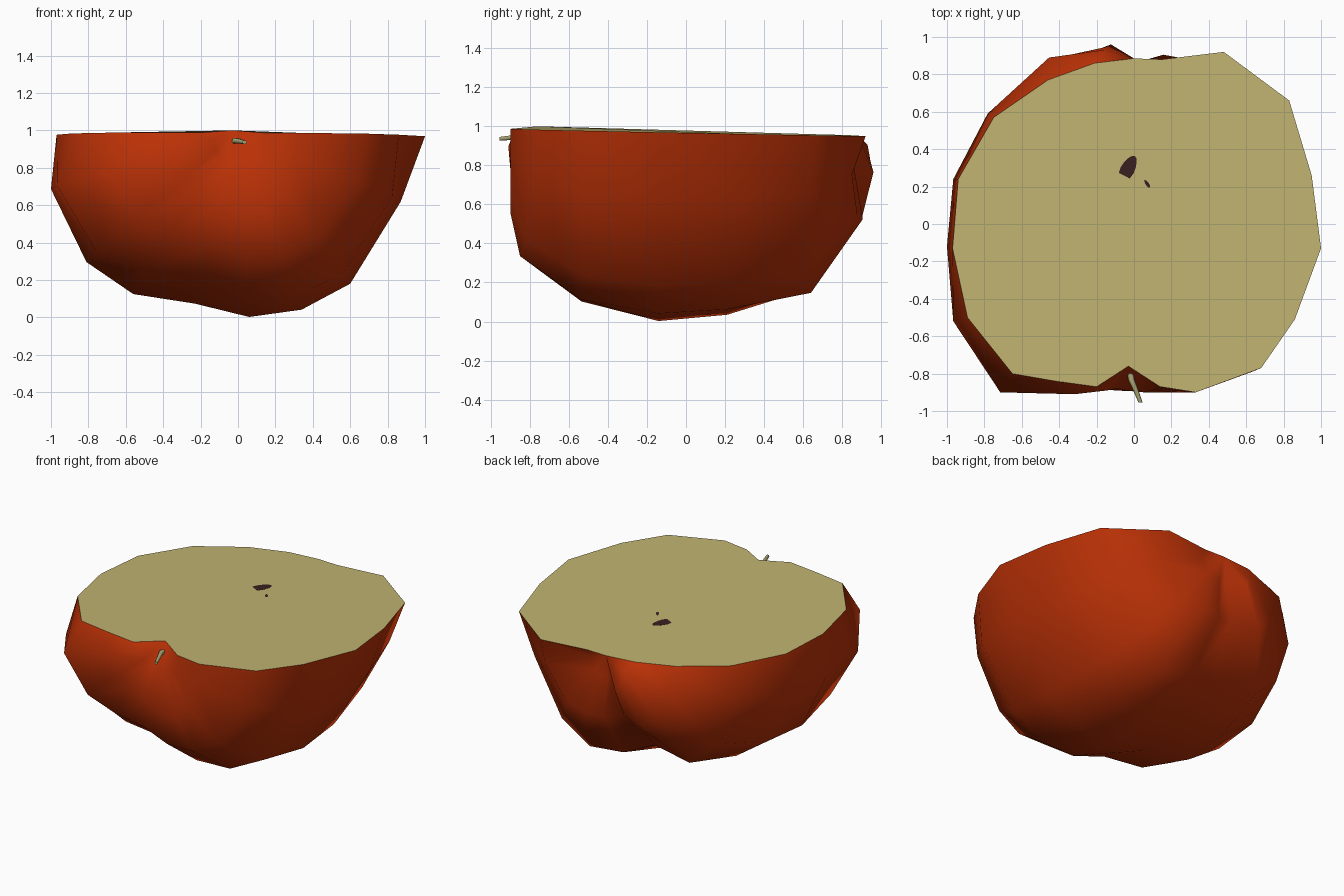
import bpy, bmesh, math
from mathutils import Vector

if "Cube" in bpy.data.objects:
    bpy.data.objects.remove(bpy.data.objects["Cube"])


def material(name, rgb):
    m = bpy.data.materials.new(name)
    m.diffuse_color = (*rgb, 1)
    m.use_nodes = True
    m.node_tree.nodes["Principled BSDF"].inputs["Base Color"].default_value = m.diffuse_color
    return m


skin = material("red skin", (0.50, 0.031, 0.002))
flesh = material("pale flesh", (0.53, 0.455, 0.165))
seed_mat = material("dark seed", (0.040, 0.014, 0.015))
stem_mat = material("olive stem", (0.44, 0.40, 0.19))


def add_object(name, bm, mats):
    bmesh.ops.recalc_face_normals(bm, faces=bm.faces[:])
    me = bpy.data.meshes.new(name)
    bm.to_mesh(me)
    bm.free()
    for m in mats:
        me.materials.append(m)
    ob = bpy.data.objects.new(name, me)
    bpy.context.collection.objects.link(ob)
    return ob


def cut_z(x, y):
    return 0.97 - 0.02 * y - 0.004 * x


# Girth of the fruit (x, drop below the cut), right rim to left rim
girth = [(1.0, 0), (0.87, -0.35), (0.60, -0.79), (0.34, -0.93), (0.06, -0.97),
         (-0.23, -0.90), (-0.56, -0.85), (-0.81, -0.68), (-1.0, -0.29), (-0.97, 0)]

# Profiles from stem hollow to blossom hollow (y, radius), keyed by girth index;
# 3 and 6 are lobes, 5 is the groove between them
STEM, BLOSSOM = -0.76, 0.885
keys = {
    0: [(-.87, .14), (-.90, .33), (-.77, .68), (-.51, .86), (-.13, 1.0),
        (.26, .95), (.66, .83), (.92, .48), (.88, .15)],
    1: [(-.88, .14), (-.90, .35), (-.79, .69), (-.52, .90), (-.13, .95),
        (.26, .91), (.64, .79), (.85, .54), (.84, .17)],
    3: [(-.90, .15), (-.90, .46), (-.85, .70), (-.54, .93), (-.14, 1.0),
        (.21, .97), (.64, .87), (.905, .46), (.86, .17)],
    5: [(-.89, .15), (-.89, .42), (-.84, .65), (-.53, .88), (-.14, 1.0),
        (.21, .95), (.60, .77), (.83, .46), (.85, .17)],
    6: [(-.88, .15), (-.88, .38), (-.84, .65), (-.52, .90), (-.13, 1.0),
        (.22, .97), (.64, .85), (.90, .50), (.96, .22)],
    8: [(-.89, .15), (-.91, .33), (-.90, .74), (-.52, 1.0), (-.12, 1.035),
        (.24, 1.0), (.59, .81), (.89, .47), (.93, .17)],
    9: [(-.87, .20), (-.84, .42), (-.80, .65), (-.50, .89), (-.13, .97),
        (.24, .94), (.57, .75), (.77, .46), (.86, .21)],
}


def profile(i):
    lo = max(k for k in keys if k <= i)
    hi = min(k for k in keys if k >= i)
    t = (i - lo) / (hi - lo) if hi > lo else 0
    return [Vector(a).lerp(Vector(b), t) for a, b in zip(keys[lo], keys[hi])]


# Half fruit: skin lofted between the meridians, closed by the flat cut
bm = bmesh.new()
pole_a = bm.verts.new((-0.03, STEM, 1.0))
pole_b = bm.verts.new((0, BLOSSOM, cut_z(0, BLOSSOM)))
rows = []
for i, (gx, gz) in enumerate(girth):
    prof = profile(i)
    widest = max(p.y for p in prof)
    row = [pole_a]
    for p in prof:
        s = p.y / widest
        row.append(bm.verts.new((gx * s, p.x, cut_z(gx * s, p.x) + gz * s)))
    rows.append(row + [pole_b])
for a, b in zip(rows, rows[1:]):
    for j in range(len(a) - 1):
        quad = list(dict.fromkeys((a[j], a[j + 1], b[j + 1], b[j])))
        bm.faces.new(quad).smooth = True
cut = bm.faces.new(rows[0] + rows[-1][-2:0:-1])
cut.material_index = 1
for e in cut.edges:
    e.smooth = False
add_object("half_fruit", bm, [skin, flesh])


# Seeds: thin teardrop plates lying on the cut
def seed(name, x, y, length, width, angle):
    bm = bmesh.new()
    ring = []
    for k in range(14):
        a = 2 * math.pi * k / 14
        u = math.cos(a) * length / 2
        v = math.sin(a) * width / 2 * (1 - 0.2 * math.cos(a))
        px = x + u * math.cos(angle) - v * math.sin(angle)
        py = y + u * math.sin(angle) + v * math.cos(angle)
        ring.append(bm.verts.new((px, py, cut_z(px, py) - 0.003)))
    face = bm.faces.new(ring)
    ext = bmesh.ops.extrude_face_region(bm, geom=[face])
    bmesh.ops.translate(bm, vec=(0, 0, 0.008),
                        verts=[g for g in ext["geom"] if isinstance(g, bmesh.types.BMVert)])
    add_object(name, bm, [seed_mat])


seed("seed_back", -0.03, 0.30, 0.145, 0.075, math.radians(62))
seed("seed_chip", 0.07, 0.215, 0.05, 0.018, math.radians(125))
seed("seed_middle", 0.035, -0.055, 0.18, 0.045, math.radians(98))
seed("seed_right", 0.155, -0.08, 0.16, 0.085, math.radians(60))

# Stem: short bent six-sided rod in the front hollow
path = [(-0.025, -0.75, 0.935, .017), (-0.015, -0.83, 0.945, .017),
        (0.01, -0.89, 0.942, .014), (0.035, -0.955, 0.936, .011)]
bm = bmesh.new()
rings = []
for x, y, z, r in path:
    rings.append([bm.verts.new((x + r * math.cos(k * math.pi / 3), y,
                                z + r * math.sin(k * math.pi / 3))) for k in range(6)])
for a, b in zip(rings, rings[1:]):
    for k in range(6):
        bm.faces.new((a[k], a[(k + 1) % 6], b[(k + 1) % 6], b[k])).smooth = True
bm.faces.new(rings[0])
bm.faces.new(rings[-1])
add_object("stem", bm, [stem_mat])
